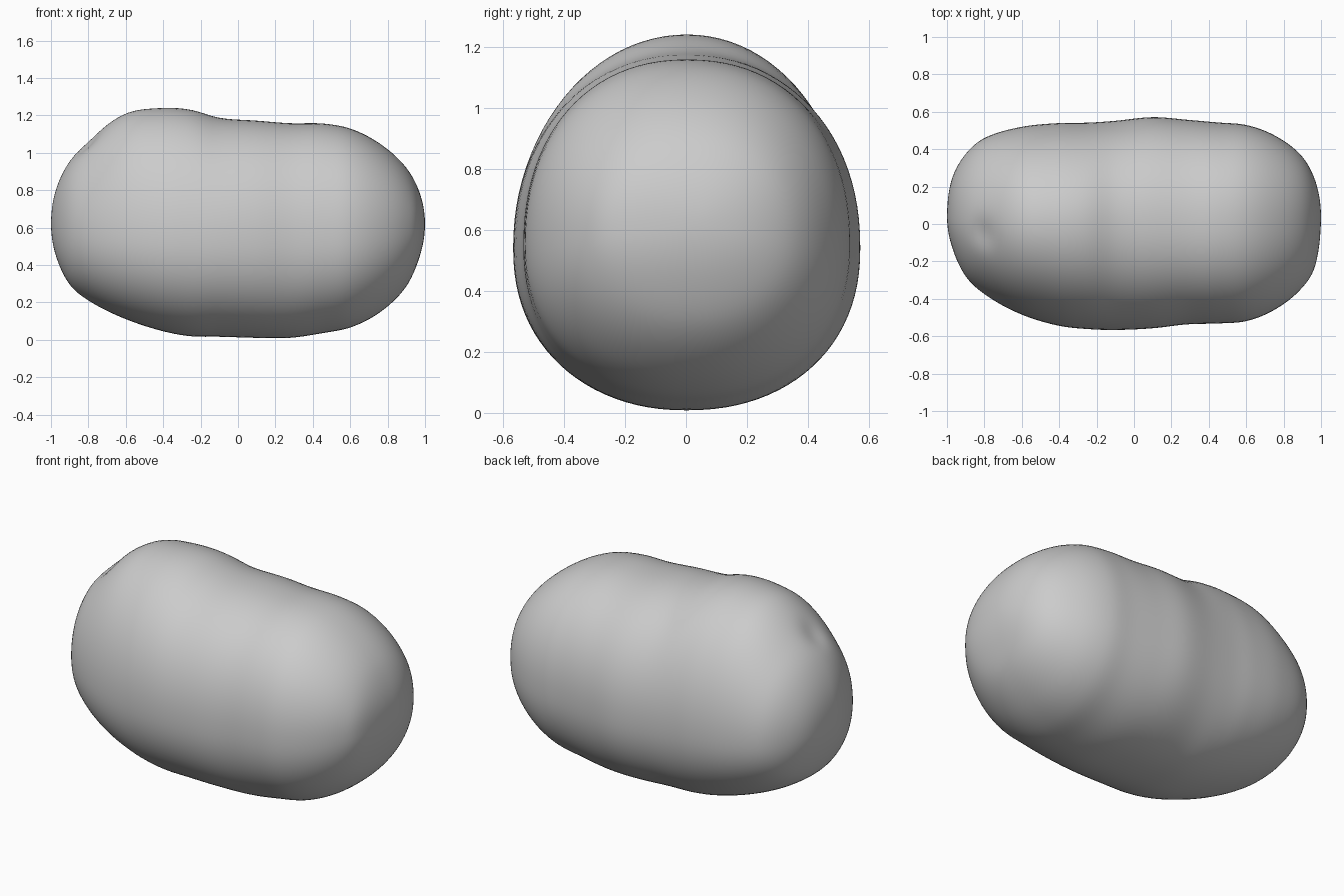
import bpy, bmesh
from math import sin, cos, pi, acos, exp

if "Cube" in bpy.data.objects:
    bpy.data.objects.remove(bpy.data.objects["Cube"])

# Stations along x: x, top z, bottom z, back y, front y
STATIONS = [
    (-1.00, 0.62, 0.62, 0.04, 0.04), (-0.98, 0.78, 0.47, 0.22, -0.10),
    (-0.90, 0.955, 0.295, 0.375, -0.28), (-0.80, 1.065, 0.21, 0.46, -0.375),
    (-0.60, 1.21, 0.11, 0.52, -0.485), (-0.40, 1.24, 0.045, 0.54, -0.545),
    (-0.25, 1.23, 0.018, 0.542, -0.562), (-0.10, 1.187, 0.016, 0.552, -0.567),
    (0.10, 1.172, 0.010, 0.572, -0.558), (0.28, 1.158, 0.010, 0.558, -0.537),
    (0.45, 1.157, 0.035, 0.543, -0.532), (0.60, 1.13, 0.065, 0.53, -0.52),
    (0.75, 1.055, 0.14, 0.475, -0.46), (0.90, 0.92, 0.285, 0.36, -0.34),
    (0.97, 0.79, 0.44, 0.23, -0.22), (1.00, 0.62, 0.62, 0.04, 0.04)]
T = [acos(-s[0]) for s in STATIONS]


def profile(t, k):
    """Smooth curve through column k of the stations (cubic Hermite)."""
    v = [s[k] for s in STATIONS]
    n = len(v)
    i = max(j for j in range(n - 1) if T[j] <= t + 1e-9)

    def slope(j):
        a, b = max(j - 1, 0), min(j + 1, n - 1)
        return (v[b] - v[a]) / (T[b] - T[a])
    h = T[i + 1] - T[i]
    u = (t - T[i]) / h
    return ((2*u**3 - 3*u*u + 1) * v[i] + (u**3 - 2*u*u + u) * h * slope(i)
            + (3*u*u - 2*u**3) * v[i + 1] + (u**3 - u*u) * h * slope(i + 1))


def spow(c, p):
    return (1 if c >= 0 else -1) * abs(c) ** p


RINGS, SEG = 90, 96
bm = bmesh.new()
rings = []
for r in range(1, RINGS):
    t = pi * r / RINGS
    x = -cos(t)
    top, bot, back, front = (profile(t, k) for k in (1, 2, 3, 4))
    w = sin(t)
    mid_z = 0.62 - 0.08 * w
    mid_y = 0.04 * (1 - w)
    # the hump end is rounder at the top than the other end
    n_top = 2.0 + 0.2 / (1 + exp(-6 * (x + 0.1)))
    n_bot = 2.2
    ring = []
    for s in range(SEG):
        a = 2 * pi * s / SEG
        c, d = cos(a), sin(a)
        p = 2 / (n_top if d > 0 else n_bot)
        y = mid_y + spow(c, p) * ((back - mid_y) if c > 0 else (mid_y - front))
        z = mid_z + spow(d, p) * ((top - mid_z) if d > 0 else (mid_z - bot))
        # shallow dimple on the upper left shoulder
        g = exp(-((x + 0.81)**2 + (y + 0.05)**2 + (z - 1.05)**2) / 0.006)
        ring.append(bm.verts.new((x + 0.012 * g, y, z - 0.016 * g)))
    rings.append(ring)

# skin and end caps
for a, b in zip(rings, rings[1:]):
    for s in range(SEG):
        q = (s + 1) % SEG
        bm.faces.new((a[s], a[q], b[q], b[s]))
for x, ring in ((-1, rings[0]), (1, rings[-1])):
    pole = bm.verts.new((x, 0.04, 0.62))
    for s in range(SEG):
        bm.faces.new((ring[s], ring[(s + 1) % SEG], pole))
bmesh.ops.recalc_face_normals(bm, faces=bm.faces)
for f in bm.faces:
    f.smooth = True

# lumpy rounded body
mesh = bpy.data.meshes.new("lumpy_body")
bm.to_mesh(mesh)
bm.free()
body = bpy.data.objects.new("lumpy_body", mesh)
bpy.context.collection.objects.link(body)
sm = body.modifiers.new("soften", 'SMOOTH')
sm.factor = 0.5
sm.iterations = 3
